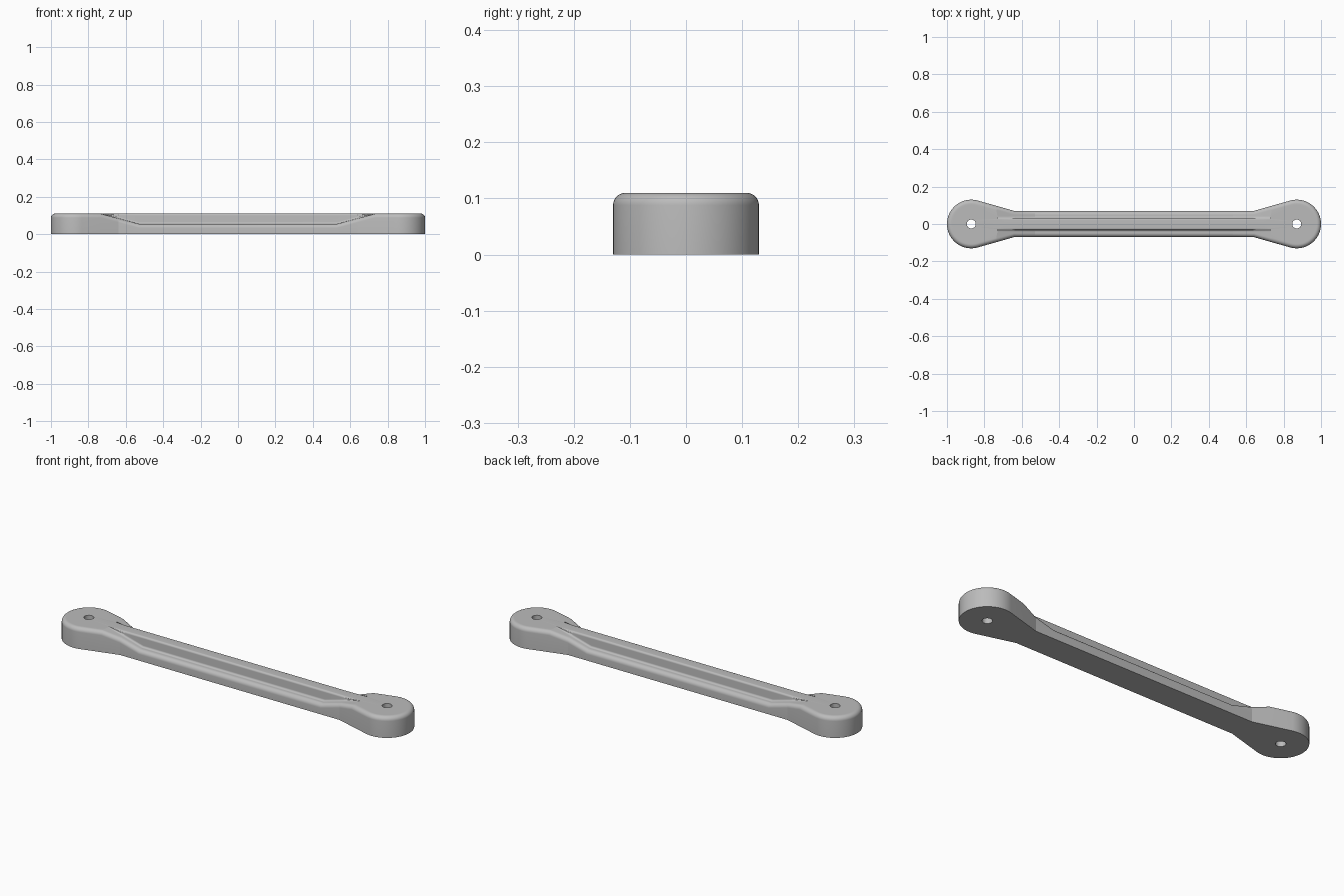
import bpy
import bmesh
from math import sin, cos, pi, asin, atan2, hypot
from mathutils import Vector, Matrix

cube = bpy.data.objects.get("Cube")
if cube:
    bpy.data.objects.remove(cube, do_unlink=True)

TOP, SHELF = 0.11, 0.055         # heights of rib and side shelf
HALF_W, RIB = 0.07, 0.032        # half widths of bar and rib
BOSS_X, BOSS_R, HOLE_R = 0.87, 0.13, 0.024
NECK_X, RAMP_IN, RAMP_OUT = 0.64, 0.53, 0.73
ROUND, FILLET, SEG = 0.022, 0.01, 8

grey = bpy.data.materials.new("light grey")
grey.use_nodes = True
colour = (0.5, 0.5, 0.5, 1)
grey.diffuse_color = colour
grey.node_tree.nodes["Principled BSDF"].inputs["Base Color"].default_value = colour


def shelf_height(x):
    t = min(max((x - RAMP_IN) / (RAMP_OUT - RAMP_IN), 0), 1)
    return SHELF + (TOP - SHELF) * t


def quarter(t0, t1, steps=SEG):
    return [t0 + (t1 - t0) * i / steps for i in range(steps + 1)]


def rib_section(x):
    """Points from the shelf up over the rib to the centre line."""
    s = shelf_height(x)
    fz = min(FILLET, (TOP - s) / 2)
    base = [(RIB + FILLET * (1 - sin(a)), s + fz * (1 - cos(a))) for a in quarter(0, pi / 2)]
    crown = [(RIB - FILLET * (1 - cos(a)), TOP - fz * (1 - sin(a))) for a in quarter(0, pi / 2)]
    return [Vector((x, y, z)) for y, z in base + crown + [(0, TOP)]]


def column(edge, inward, height, inner):
    """One strip: side wall, rounded shoulder, then the inner points."""
    shoulder = [edge + inward * ROUND * (1 - cos(a)) + Vector((0, 0, height - ROUND * (1 - sin(a))))
                for a in quarter(0, pi / 2)]
    return [edge.copy()] + shoulder + inner


# Tangent line from the bar's neck to the round boss
reach = hypot(BOSS_X - NECK_X, HALF_W)
taper = asin(BOSS_R / reach) - atan2(HALF_W, BOSS_X - NECK_X)
start = pi / 2 + taper
boss = Vector((BOSS_X, 0, 0))
touch = boss + BOSS_R * Vector((cos(start), sin(start), 0))

# Strips along one quarter of the outline
columns = []
for x in (0, RAMP_IN, NECK_X, RAMP_OUT):
    turn = 0 if x < NECK_X else taper / 2 if x == NECK_X else taper
    y = HALF_W + max(0, x - NECK_X) * sin(taper) / cos(taper)
    columns.append(column(Vector((x, y, 0)), Vector((sin(turn), -cos(turn), 0)),
                          shelf_height(x), rib_section(x)))
for a in quarter(start, 0, 28):
    out = Vector((cos(a), sin(a), 0))
    count = 2 * SEG + 3
    inner = [boss + out * (BOSS_R - ROUND) * (1 - k / count) + Vector((0, 0, TOP))
             for k in range(1, count + 1)]
    columns.append(column(boss + out * BOSS_R, -out, TOP, inner))

bm = bmesh.new()
grid = [[bm.verts.new(p) for p in col] for col in columns]
for c0, c1 in zip(grid, grid[1:]):
    for j in range(len(c0) - 1):
        bm.faces.new((c0[j], c0[j + 1], c1[j + 1], c1[j]))
# Flat underside
bm.faces.new([bm.verts.new((0, 0, 0))] + [c[0] for c in grid])
bmesh.ops.remove_doubles(bm, verts=bm.verts, dist=1e-5)
bmesh.ops.dissolve_degenerate(bm, edges=bm.edges, dist=1e-6)

# Mirror the quarter into the whole bar
for axis in ((-1, 1, 1), (1, -1, 1)):
    copy = bmesh.ops.duplicate(bm, geom=bm.verts[:] + bm.edges[:] + bm.faces[:])["geom"]
    verts = [g for g in copy if isinstance(g, bmesh.types.BMVert)]
    bmesh.ops.transform(bm, matrix=Matrix.Diagonal((*axis, 1)), verts=verts)
    bmesh.ops.remove_doubles(bm, verts=bm.verts, dist=1e-5)
bmesh.ops.recalc_face_normals(bm, faces=bm.faces)

mesh = bpy.data.meshes.new("link_bar")
bm.to_mesh(mesh)
bm.free()
bar = bpy.data.objects.new("link_bar", mesh)
bpy.context.collection.objects.link(bar)
mesh.materials.append(grey)

# Through holes in both bosses
for side in (-1, 1):
    bpy.ops.mesh.primitive_cylinder_add(vertices=32, radius=HOLE_R, depth=0.5,
                                        location=(side * BOSS_X, 0, 0.05))
    cutter = bpy.context.object
    cutter.name = "hole_cutter"
    cutter.hide_render = True
    cutter.data.materials.append(grey)
    cut = bar.modifiers.new("hole", "BOOLEAN")
    cut.operation, cut.solver, cut.object = "DIFFERENCE", "EXACT", cutter
    bpy.context.view_layer.objects.active = bar
    bpy.ops.object.modifier_apply(modifier=cut.name)
    bpy.data.objects.remove(cutter, do_unlink=True)

# Smooth rounds, crisp creases
bpy.ops.object.select_all(action="DESELECT")
bar.select_set(True)
bpy.context.view_layer.objects.active = bar
bpy.ops.object.shade_smooth_by_angle(angle=0.23)
